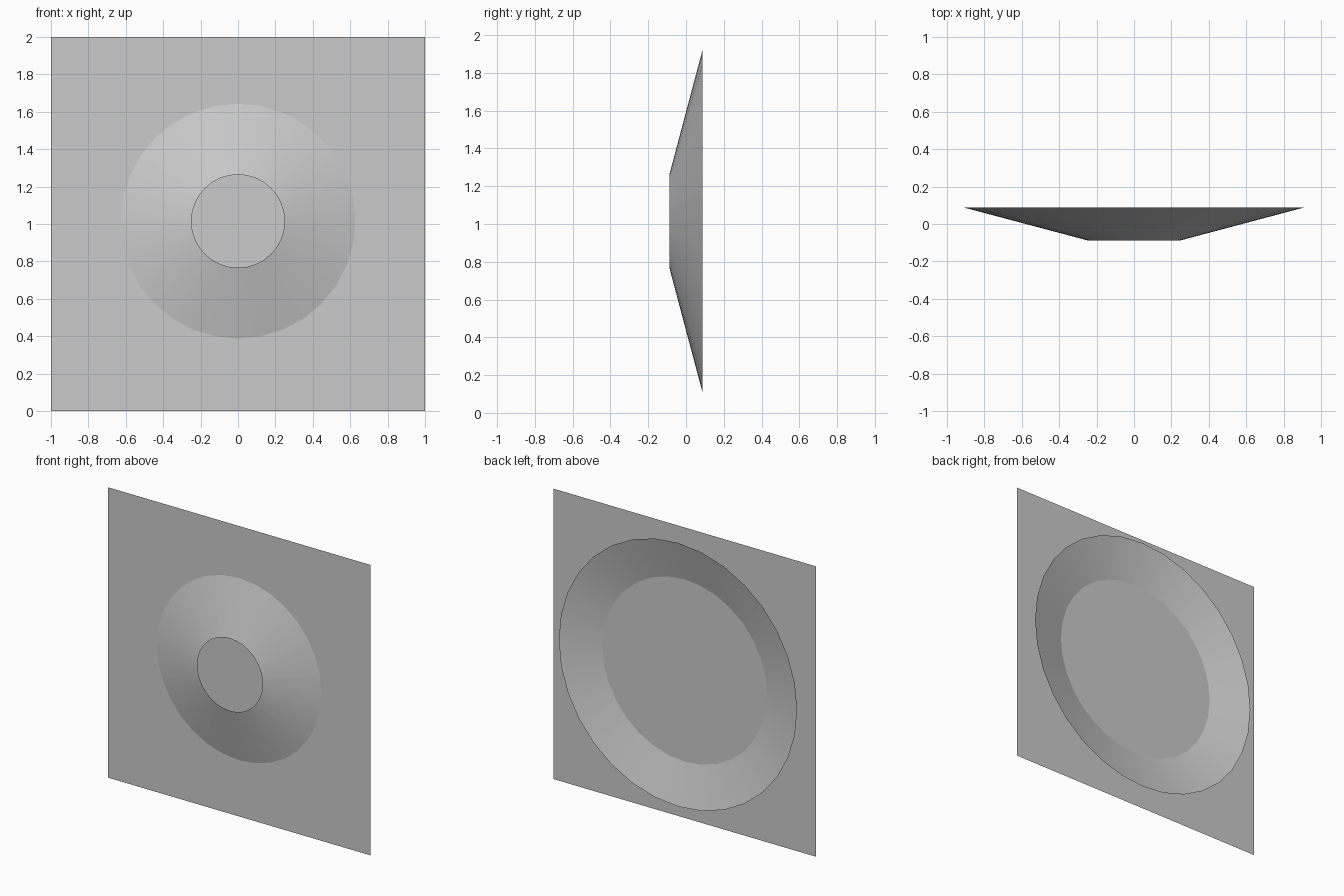
import bpy
import bmesh
import math
from mathutils import Matrix, Vector

cube = bpy.data.objects.get("Cube")
if cube:
    bpy.data.objects.remove(cube, do_unlink=True)

# Single grey material
grey = bpy.data.materials.new("light grey")
grey.use_nodes = True
colour = (0.6, 0.6, 0.6, 1.0)
grey.diffuse_color = colour
grey.node_tree.nodes["Principled BSDF"].inputs["Base Color"].default_value = colour


def make_part(name, bm):
    mesh = bpy.data.meshes.new(name)
    bm.to_mesh(mesh)
    bm.free()
    mesh.materials.append(grey)
    part = bpy.data.objects.new(name, mesh)
    bpy.context.collection.objects.link(part)
    return part


# Rotation that turns +z into -y, towards the front
face_front = Matrix.Rotation(math.pi / 2, 4, "X")

# Square sheet standing upright
bm = bmesh.new()
bmesh.ops.create_grid(bm, x_segments=1, y_segments=1, size=1.0,
                      matrix=Matrix.Translation(Vector((0, 0.013, 1))) @ face_front)
make_part("square_panel", bm)

# Shallow flared ring, open at both ends, passing through the sheet
bm = bmesh.new()
bmesh.ops.create_cone(bm, cap_ends=False, segments=32, radius1=0.908, radius2=0.249,
                      depth=0.175,
                      matrix=Matrix.Translation(Vector((0, 0, 1.015))) @ face_front)
for face in bm.faces:
    face.smooth = True
make_part("flared_ring", bm)
